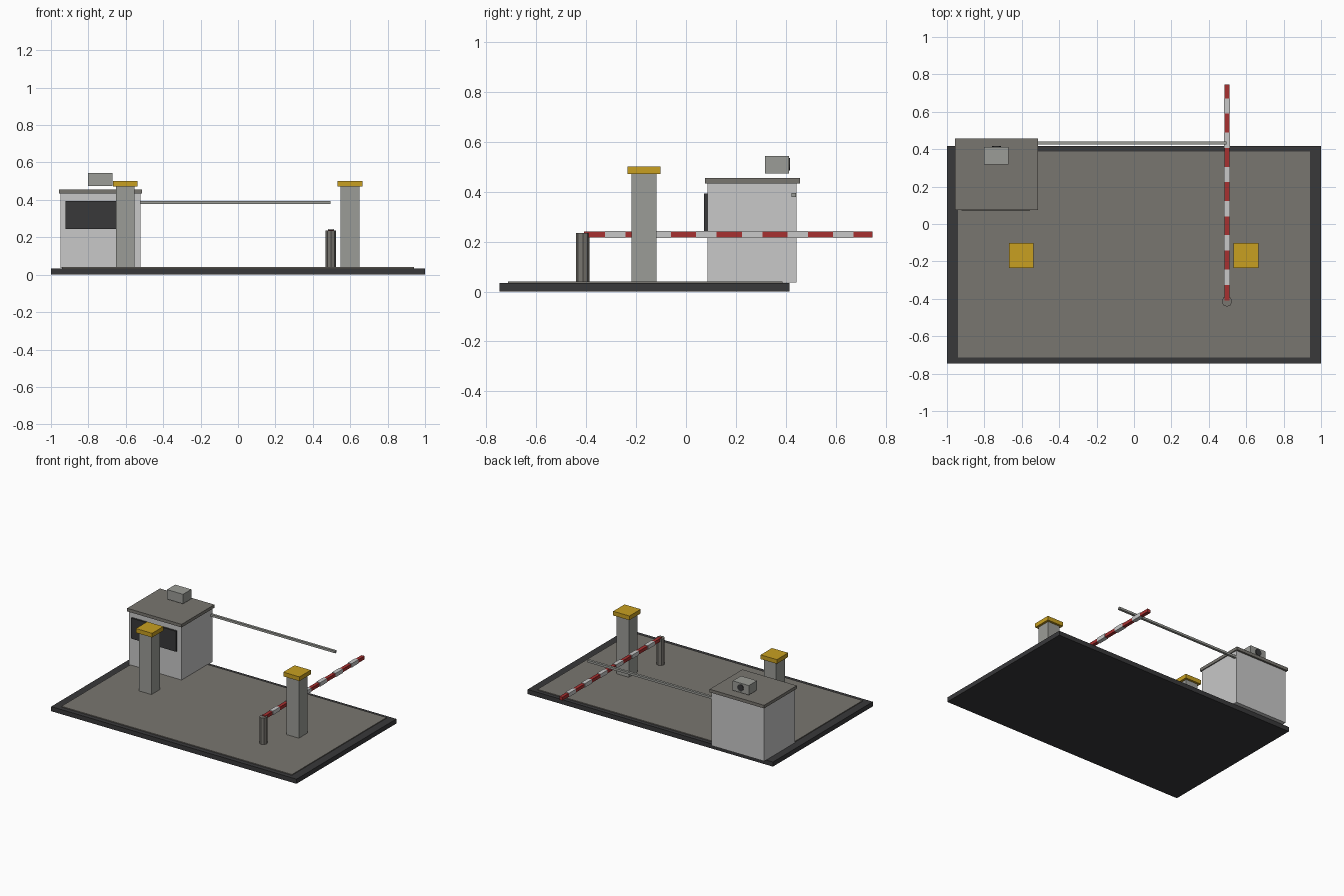
import bpy
import bmesh
from mathutils import Matrix, Vector

cube = bpy.data.objects.get("Cube")
if cube:
    bpy.data.objects.remove(cube, do_unlink=True)


def material(name, r, g, b):
    m = bpy.data.materials.new(name)
    m.use_nodes = True
    m.diffuse_color = (r, g, b, 1)
    bsdf = next(n for n in m.node_tree.nodes if n.type == 'BSDF_PRINCIPLED')
    bsdf.inputs["Base Color"].default_value = (r, g, b, 1)
    return m


charcoal = material("charcoal", 0.04, 0.04, 0.042)
paving = material("warm grey paving", 0.19, 0.18, 0.16)
wall = material("pale wall", 0.58, 0.58, 0.58)
concrete = material("concrete grey", 0.33, 0.335, 0.31)
yellow = material("yellow", 0.58, 0.35, 0.015)
red = material("red", 0.39, 0.03, 0.03)


def finish(name, bm, mat):
    mesh = bpy.data.meshes.new(name)
    bm.to_mesh(mesh)
    bm.free()
    mesh.materials.append(mat)
    obj = bpy.data.objects.new(name, mesh)
    bpy.context.collection.objects.link(obj)


def box(name, x, y, z, mat):
    """Box spanning the given (low, high) ranges."""
    bm = bmesh.new()
    size = Vector((x[1] - x[0], y[1] - y[0], z[1] - z[0]))
    centre = Vector((sum(x), sum(y), sum(z))) / 2
    bmesh.ops.create_cube(bm, size=1, matrix=Matrix.Translation(centre) @ Matrix.Diagonal(size).to_4x4())
    finish(name, bm, mat)


def cylinder(name, centre, radius, depth, sides, axis, mat):
    bm = bmesh.new()
    turn = Vector((0, 0, 1)).rotation_difference(Vector(axis)).to_matrix().to_4x4()
    bmesh.ops.create_cone(bm, cap_ends=True, segments=sides, radius1=radius, radius2=radius,
                          depth=depth, matrix=Matrix.Translation(centre) @ turn)
    finish(name, bm, mat)


def around(c, half):
    return (c - half, c + half)


# Ground
box("ground_base", (-1, 1), (-0.747, 0.416), (0, 0.034), charcoal)
box("paved_yard", (-0.94, 0.94), (-0.714, 0.387), (0.03, 0.04), paving)

# Guard booth
box("booth_walls", (-0.948, -0.52), (0.086, 0.443), (0.036, 0.436), wall)
box("booth_roof", (-0.957, -0.513), (0.076, 0.457), (0.433, 0.456), paving)
box("booth_window", (-0.922, -0.557), (0.073, 0.09), (0.243, 0.394), charcoal)

# Lamp unit above the roof
box("lamp_housing", (-0.801, -0.67), (0.317, 0.413), (0.473, 0.543), concrete)
cylinder("lamp_lens", (-0.735, 0.41, 0.51), 0.025, 0.016, 12, (0, 1, 0), charcoal)

# Long rail running from the booth
box("rail", (-0.53, 0.495), around(0.433, 0.009), around(0.387, 0.008), concrete)

# Gate pillars with caps
for side, x in (("right", -0.603), ("left", 0.599)):
    box(side + "_pillar", around(x, 0.05), around(-0.168, 0.05), (0.036, 0.472), concrete)
    box(side + "_pillar_cap", around(x, 0.066), around(-0.168, 0.066), (0.471, 0.502), yellow)

# Barrier post, arm and pale stripe sleeves
cylinder("barrier_post", (0.497, -0.414, 0.135), 0.028, 0.2, 8, (0, 0, 1), paving)
box("barrier_arm", around(0.497, 0.0125), (-0.41, 0.747), (0.216, 0.24), red)
for i in range(6):
    y = -0.284 + i * 0.183
    box(f"barrier_stripe_{i + 1}", around(0.497, 0.015), around(y, 0.041), (0.214, 0.243), wall)
